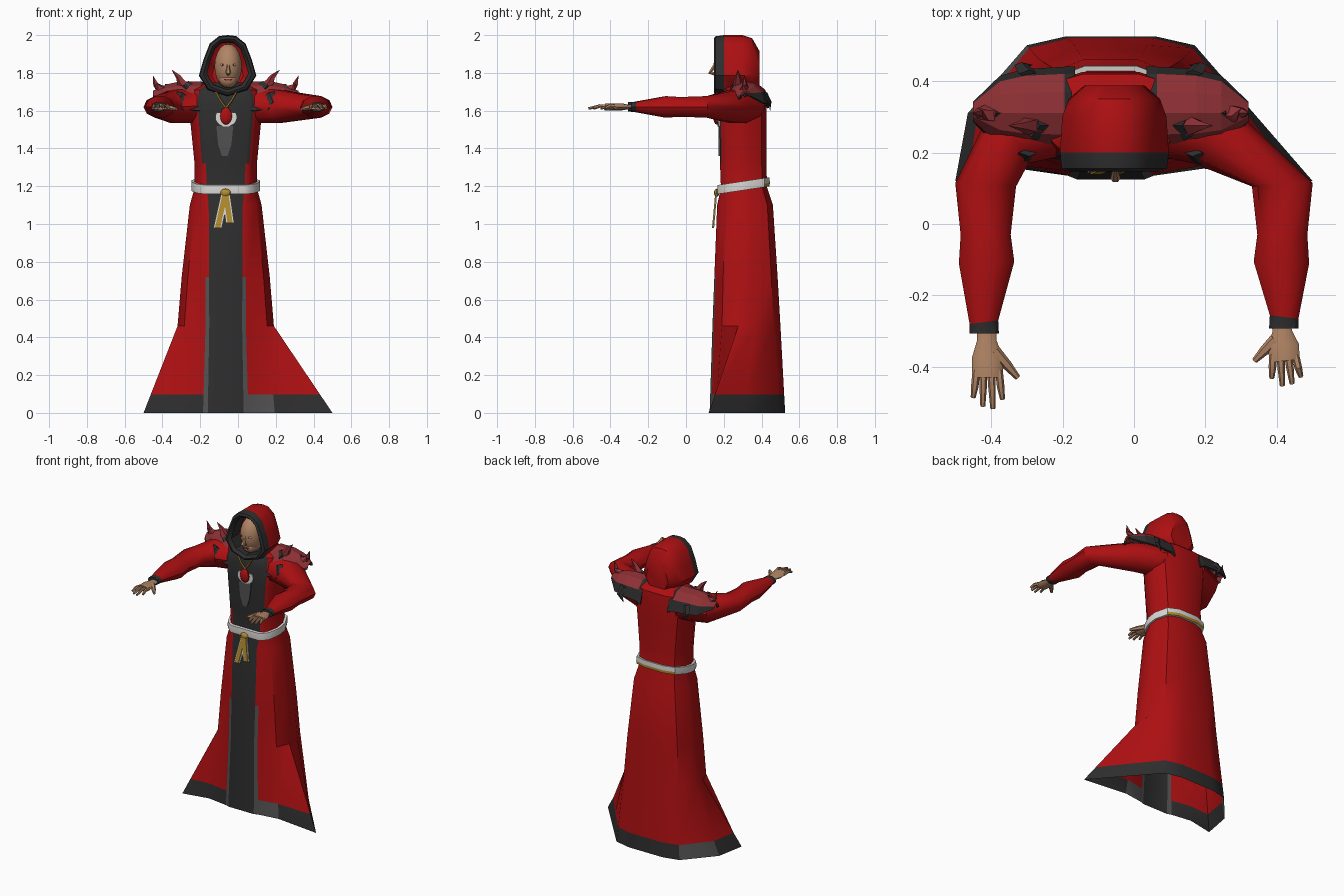
import bpy, bmesh, math
from mathutils import Vector

if "Cube" in bpy.data.objects:
    bpy.data.objects.remove(bpy.data.objects["Cube"])

CX = -0.065  # body centre line


def material(name, rgb):
    m = bpy.data.materials.new(name)
    m.diffuse_color = (*rgb, 1)
    m.use_nodes = True
    m.node_tree.nodes["Principled BSDF"].inputs["Base Color"].default_value = m.diffuse_color
    return m


RED = material("robe red", (0.42, 0.005, 0.006))
DARK = material("dark cloth", (0.027, 0.027, 0.028))
GREY = material("worn grey", (0.085, 0.083, 0.083))
SKIN = material("skin", (0.44, 0.235, 0.13))
WHITE = material("white cord", (0.7, 0.69, 0.66))
GOLD = material("gold", (0.45, 0.27, 0.03))
MUTED = material("muted red", (0.27, 0.03, 0.035))


def finish(name, bm, mats, smooth=True):
    bmesh.ops.recalc_face_normals(bm, faces=bm.faces)
    me = bpy.data.meshes.new(name)
    bm.to_mesh(me)
    bm.free()
    ob = bpy.data.objects.new(name, me)
    bpy.context.collection.objects.link(ob)
    for m in mats:
        me.materials.append(m)
    if smooth:
        bpy.ops.object.select_all(action='DESELECT')
        ob.select_set(True)
        bpy.context.view_layer.objects.active = ob
        bpy.ops.object.shade_smooth_by_angle(angle=math.radians(38))
    return ob


def loft(name, rings, mats, rule=None, closed=True, caps=(False, False), smooth=True):
    """Skin a list of point rings; rule(i, j, centre) picks the material."""
    bm = bmesh.new()
    vs = [[bm.verts.new(p) for p in r] for r in rings]
    n = len(rings[0])
    for i in range(len(vs) - 1):
        for j in range(n if closed else n - 1):
            k = (j + 1) % n
            f = bm.faces.new((vs[i][j], vs[i][k], vs[i + 1][k], vs[i + 1][j]))
            f.material_index = rule(i, j, f.calc_center_median()) if rule else 0
    for end, ring, i in ((caps[0], vs[0], 0), (caps[1], vs[-1], len(vs) - 2)):
        if end:
            f = bm.faces.new(ring)
            f.material_index = rule(i, 0, f.calc_center_median()) if rule else 0
    return finish(name, bm, mats, smooth)


def tube(name, pts, radii, mat, n=6, flat=1.0):
    pts = [Vector(p) for p in pts]
    rings = []
    for i, p in enumerate(pts):
        t = (pts[min(i + 1, len(pts) - 1)] - pts[max(i - 1, 0)]).normalized()
        a = t.cross(Vector((0, 1, 0)) if abs(t.z) > 0.7 else Vector((0, 0, 1))).normalized()
        b = t.cross(a)
        rings.append([p + radii[i] * (a * math.cos(2 * math.pi * k / n) + b * flat * math.sin(2 * math.pi * k / n))
                      for k in range(n)])
    return loft(name, rings, [mat], caps=(True, True))


def plate(name, pts, y0, mat, slope=0.0, z0=0.0, thick=0.008):
    """Thin front-facing plate from an x/z outline."""
    rings = [[(x, y0 + slope * (z - z0) + d, z) for x, z in pts] for d in (0, thick)]
    return loft(name, rings, [mat], caps=(True, True), smooth=False)


def blob(name, loc, scale, mat, seg=14, rings=10):
    bm = bmesh.new()
    bmesh.ops.create_uvsphere(bm, u_segments=seg, v_segments=rings, radius=1)
    for v in bm.verts:
        v.co = Vector(loc) + v.co * Vector(scale)
    return finish(name, bm, [mat])


# Robe: stacked cross-sections
def section(z, w, yf, yb, pw):
    d = yb - yf
    half = [(pw, yf), (pw + .02, yf + .008), (.86 * w, yf + .14 * d), (w, yf + .38 * d),
            (w, yf + .62 * d), (.8 * w, yf + .9 * d), (.4 * w, yb)]
    return [(CX + x, y, z) for x, y in half] + [(CX - x, y, z) for x, y in reversed(half)]


hem_half = [(.095, .125), (.12, .135), (.26, .155), (.565, .12), (.40, .31), (.235, .50), (.125, .525)]
hem = [(CX + x, y, 0) for x, y in hem_half] + [(max(-.5, CX - x), y, 0) for x, y in reversed(hem_half)]
knee = section(.46, .255, .14, .50, .087)
mix = [tuple(Vector(a).lerp(Vector(b), .21)) for a, b in zip(hem, knee)]
robe = [hem, mix, knee, section(.72, .233, .15, .485, .088), section(1.1, .19, .165, .46, .09),
        section(1.19, .165, .185, .43, .1), section(1.32, .165, .18, .425, .105),
        section(1.52, .185, .178, .425, .12), section(1.64, .20, .18, .425, .13),
        section(1.71, .19, .20, .42, .12), section(1.75, .10, .24, .37, .05)]


def robe_rule(i, j, c):
    if i == 0:
        return 2 if j in (0, 1, 8, 12) else 1
    if j == 13:
        return 1
    if j in (0, 12):
        return 2 if i < 3 else (1 if i > 5 else 0)
    return 0


loft("robe", robe, [RED, DARK, GREY], robe_rule, caps=(False, True))
plate("chest_patch", [(-.115, 1.52), (-.025, 1.52), (-.035, 1.42), (-.055, 1.36), (-.085, 1.36), (-.105, 1.42)],
      .173, GREY)


# Belt: band that rises towards the back
def belt_ring(w, g, dz):
    return [(x, y, 1.16 + .15 * (y - .18) + dz) for x, y, _ in section(0, w, .18 - g, .43 + g, .1)]


loft("belt", [belt_ring(.16, -.01, 0), belt_ring(.18, .012, 0), belt_ring(.182, .014, .018),
              belt_ring(.18, .012, .048), belt_ring(.16, -.01, .048)],
     [WHITE, GOLD], lambda i, j, c: 1 if i == 1 and c.y > .4 else 0)
for name, end, zb in (("tassel_long", -.108, .98), ("tassel_short", -.042, 1.005)):
    for tag, w, y, mat in (("_edge", .022, .160, WHITE), ("", .014, .155, GOLD)):
        plate(name + tag, [(-.066 - w, 1.17), (-.066 + w, 1.17), (end + w, zb), (end - w, zb)],
              y, mat, .09, 1.17, .006)
blob("belt_knot", (-.066, .162, 1.165), (.028, .014, .022), GOLD, 8, 6)

# Sleeves and hands, one per side
# each sleeve section: inner x, y, outer x, y, low z, high z
sleeve = [(.02, .20, .08, .42, 1.53, 1.72), (.165, .17, .26, .34, 1.53, 1.715), (.33, .105, .50, .115, 1.56, 1.68),
          (.345, -.03, .485, -.03, 1.565, 1.675), (.335, -.105, .49, -.11, 1.56, 1.68),
          (.38, -.255, .46, -.265, 1.592, 1.648), (.378, -.292, .46, -.292, 1.594, 1.646)]
for side, s in (("left", -1), ("right", 1)):
    rings = []
    for k, (xi, yi, xo, yo, lo, hi) in enumerate(sleeve):
        shift = 2 * CX if s < 0 and k < 2 else 0  # shoulders follow the body centre
        dy = -.015 if s < 0 and k > 4 else 0
        ring = []
        for q in range(10):
            a = 2 * math.pi * q / 10
            u = .5 + .5 * math.cos(a)
            ring.append((s * (xi + (xo - xi) * u) + shift, yi + (yo - yi) * u + dy,
                         (lo + hi) / 2 + (hi - lo) / 2 * math.sin(a)))
        rings.append(ring)
    loft(side + "_sleeve", rings, [RED, DARK], lambda i, j, c: 1 if i == 5 else 0, caps=(True, True))

    g = 1.0 if s < 0 else .80  # hand length
    wy = -.295 if s < 0 else -.275
    fan = 0 if s < 0 else .018

    def hp(x, t, z=1.62):
        return (s * (x + fan * t / .2), wy - t * g, z)

    tube(side + "_palm", [hp(.412, -.02), hp(.412, .03), hp(.41, .08), hp(.41, .135)],
         [.028, .027, .044, .042], SKIN, 8, .42)
    for f, (x0, x1, t) in enumerate(((.378, .368, .195), (.400, .395, .222), (.421, .423, .215), (.441, .450, .19))):
        tube(f"{side}_finger_{f}", [hp(x0, .115), hp((x0 + x1) / 2, .16, 1.625), hp(x1, t, 1.612)],
             [.011, .0105, .007], SKIN, 6)
    tube(side + "_thumb", [hp(.39, .06), hp(.355, .10, 1.615), hp(.325, .135, 1.608)],
         [.017, .014, .008], SKIN, 6)

    # Shoulder guard: draped plate with dark border
    prof = [(.18, 1.60), (.20, 1.66), (.25, 1.73), (.31, 1.755), (.37, 1.745), (.42, 1.70), (.44, 1.63)]
    cols = [(.10, 1.0, -.015), (.13, 1.0, 0), (.24, .95, 0), (.31, .8, -.015), (.385, .22, -.05)]
    guard = [[(CX + s * u, .315 + (y - .315) * k, 1.755 - (1.755 - z) * k + dz) for y, z in prof]
             for u, k, dz in cols]
    ob = loft(side + "_shoulder_guard", guard, [MUTED, DARK],
              lambda i, j, c: 1 if i == 0 or j in (0, 5) else 0, closed=False, smooth=False)
    ob.modifiers.new("thickness", 'SOLIDIFY').thickness = .012
    # Curved spikes with dark sockets
    for tag, y, path in (("inner", .275, [(.205, 1.715), (.235, 1.75), (.25, 1.78), (.285, 1.815)]),
                         ("outer", .31, [(.30, 1.70), (.35, 1.715), (.37, 1.74), (.385, 1.785)])):
        pts = [(CX + s * u, y, z) for u, z in path]
        tube(f"{side}_{tag}_spike", pts, [.032, .024, .015, .001], MUTED, 5)
        tube(f"{side}_{tag}_socket", [pts[0], Vector(pts[0]).lerp(Vector(pts[1]), .6)], [.042, .033], DARK, 4)
    # Small dark barbs at the back and front corners
    for tag, y0, y1 in (("back", .42, .445), ("front", .20, .175)):
        tube(f"{side}_{tag}_barb", [(CX + s * .23, y0, 1.69), (CX + s * .25, y1, 1.645), (CX + s * .22, y1, 1.60)],
             [.03, .02, .002], DARK, 4, .4)

# Hood: outline stepped along y, dark rim and lining
HX = -.055
half = [(.045, 1.995), (.095, 1.955), (.128, 1.87), (.152, 1.785), (.105, 1.71)]
outline = [(0, 2.0)] + half + [(0, 1.675)] + [(-x, z) for x, z in reversed(half)]


def hood_ring(y, kx, kz, dz=0):
    return [(HX + x * kx, y, 1.835 + (z - 1.835) * kz + dz) for x, z in outline]


loft("hood", [hood_ring(.25, .72, .76), hood_ring(.165, .72, .78), hood_ring(.147, .85, .88),
              hood_ring(.155, .97, .96), hood_ring(.20, 1.0, 1.0), hood_ring(.30, .96, 1.0),
              hood_ring(.35, .84, .9), hood_ring(.388, .55, .62, -.02)],
     [RED, DARK], lambda i, j, c: 1 if i < 4 else 0, caps=(False, True))

# Face
blob("head", (HX + .003, .235, 1.835), (.074, .09, .12), SKIN)
blob("jaw", (HX + .003, .205, 1.765), (.05, .05, .045), SKIN, 10, 8)
tube("nose", [(HX + .003, .155, 1.85), (HX + .003, .14, 1.82), (HX + .003, .128, 1.803), (HX + .003, .155, 1.792)],
     [.006, .010, .014, .008], SKIN, 6)
plate("mouth", [(HX - .02, 1.768), (HX + .026, 1.768), (HX + .02, 1.761), (HX - .014, 1.761)], .152, MUTED)
for side, s in (("left", -1), ("right", 1)):
    ex = HX + .003 + s * .029
    blob(side + "_eye", (ex, .160, 1.842), (.013, .009, .007), WHITE, 8, 6)
    blob(side + "_pupil", (ex, .153, 1.842), (.005, .004, .005), MUTED, 6, 4)
    # Pendant chain
    tube(side + "_chain", [(HX - .008 + s * .055, .165, 1.70), (HX - .008 + s * .03, .162, 1.655),
                           (HX - .008, .165, 1.615)], [.006] * 3, GOLD, 5)

# Pendant: red gem in a white setting
PX = HX - .008
plate("pendant_setting", [(PX + .058 * math.cos(a), 1.565 + .05 * math.sin(a))
                          for a in (math.radians(150 + 20 * k) for k in range(13))], .166, WHITE)
blob("pendant_gem", (PX, .162, 1.572), (.033, .018, .046), RED, 10, 8)
